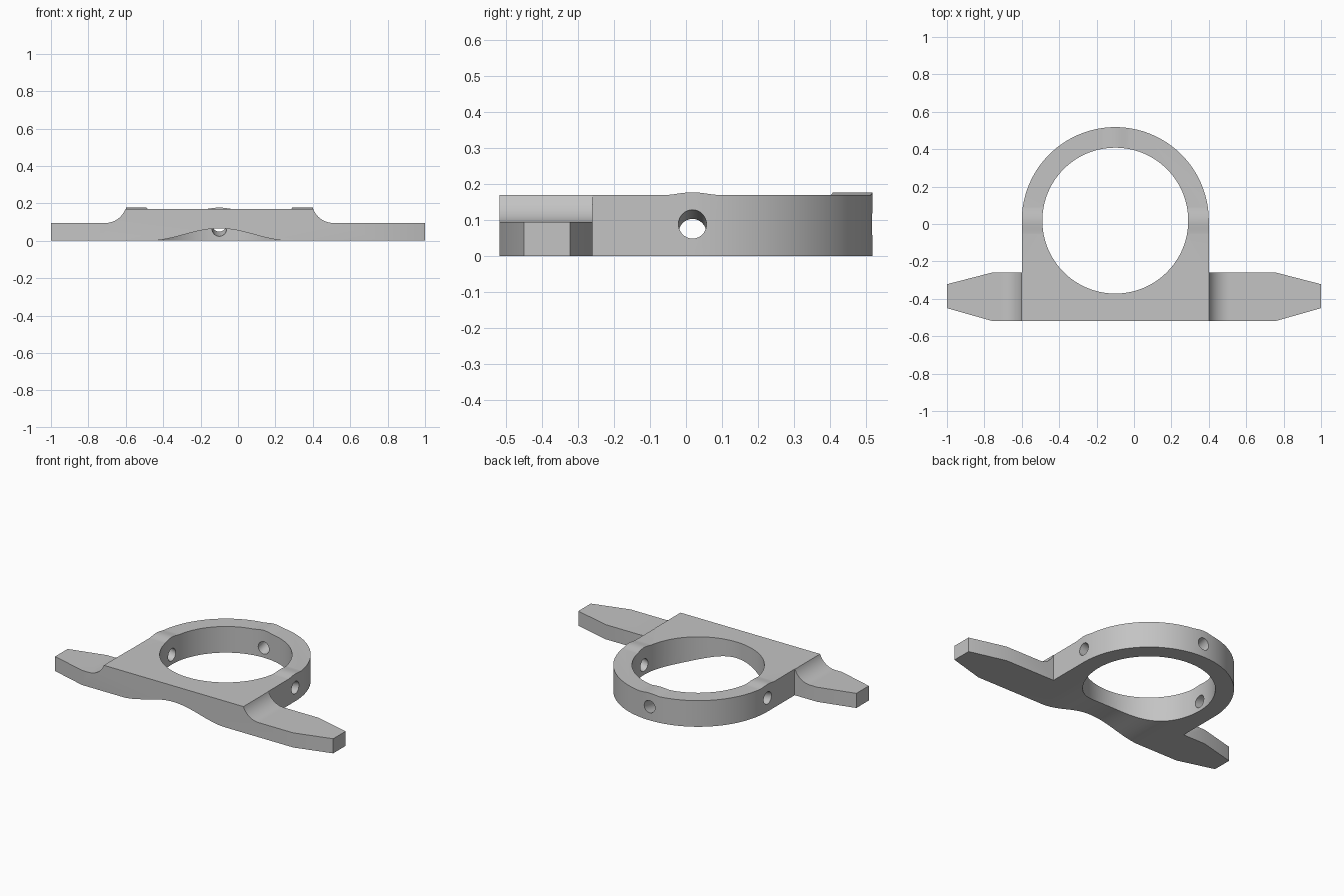
import bpy, bmesh, math
from mathutils import Vector

default = bpy.data.objects.get("Cube")
if default:
    bpy.data.objects.remove(default, do_unlink=True)

CX, CY = -0.10, 0.018            # ring centre
R_OUT, R_IN = 0.50, 0.39
FRONT, TOP, WING_TOP = -0.518, 0.17, 0.095

grey = bpy.data.materials.new("plain grey")
grey.use_nodes = True
colour = (0.55, 0.55, 0.55, 1)
grey.diffuse_color = colour
grey.node_tree.nodes["Principled BSDF"].inputs["Base Color"].default_value = colour


def add_object(name, bm):
    bmesh.ops.recalc_face_normals(bm, faces=bm.faces)
    mesh = bpy.data.meshes.new(name)
    bm.to_mesh(mesh)
    bm.free()
    mesh.materials.append(grey)
    obj = bpy.data.objects.new(name, mesh)
    bpy.context.collection.objects.link(obj)
    return obj


def prism(name, points, sweep):
    """Extrude a closed outline of 3D points along a vector."""
    bm = bmesh.new()
    face = bm.faces.new([bm.verts.new(p) for p in points])
    ext = bmesh.ops.extrude_face_region(bm, geom=[face], use_keep_orig=True)
    verts = [g for g in ext["geom"] if isinstance(g, bmesh.types.BMVert)]
    bmesh.ops.translate(bm, vec=sweep, verts=verts)
    return add_object(name, bm)


def cylinder(name, start, end, radius, sides):
    start, end = Vector(start), Vector(end)
    bm = bmesh.new()
    bmesh.ops.create_cone(bm, cap_ends=True, segments=sides, radius1=radius,
                          radius2=radius, depth=(end - start).length)
    rot = (end - start).to_track_quat('Z', 'Y').to_matrix()
    bmesh.ops.rotate(bm, matrix=rot, verts=bm.verts)
    bmesh.ops.translate(bm, vec=(start + end) / 2, verts=bm.verts)
    return add_object(name, bm)


def boolean(target, tool, operation):
    mod = target.modifiers.new(operation.lower(), 'BOOLEAN')
    mod.operation, mod.object, mod.solver = operation, tool, 'EXACT'
    bpy.context.view_layer.objects.active = target
    bpy.ops.object.modifier_apply(modifier=mod.name)
    bpy.data.objects.remove(tool, do_unlink=True)


def bell(t):
    return 0.5 + 0.5 * math.cos(math.pi * t)


# Plan outline: flat front, tapered wings, round back
plan = [(-1, -0.45), (-0.76, FRONT), (0.76, FRONT), (1, -0.45), (1, -0.322),
        (0.76, -0.26), (CX + R_OUT, -0.26)]
plan += [(CX + R_OUT * math.cos(a), CY + R_OUT * math.sin(a))
         for a in (math.pi * i / 64 for i in range(65))]
plan += [(CX - R_OUT, -0.26), (-0.76, -0.26), (-1, -0.322)]
body = prism("bracket_body", [(x, y, 0) for x, y in plan], (0, 0, 0.4))

# Front profile: thin wings rising through a fillet to the ring height
r = 0.115
start = math.asin((WING_TOP + r - TOP) / r)
arc = [start + (math.pi / 2 - start) * i / 16 for i in range(17)]
fillet = [(R_OUT + 0.002 + r * (math.cos(start) - math.cos(a)),
           WING_TOP + r - r * math.sin(a)) for a in arc]
profile = [(CX - dx, z) for dx, z in reversed(fillet)]
profile += [(CX + dx, z) for dx, z in fillet]
profile = [(-1.2, -0.1), (-1.2, WING_TOP)] + profile + [(1.2, WING_TOP), (1.2, -0.1)]
height_limit = prism("height_limit", [(x, -0.8, z) for x, z in profile], (0, 1.6, 0))

# Low swellings on top of the ring over each screw hole
directions = [Vector((1, 0, 0)), Vector((-1, 0, 0)), Vector((0, 1, 0))]
centre = Vector((CX, CY, 0))
for d in directions:
    side = Vector((-d.y, d.x, 0))
    steps = [i / 10 for i in range(-10, 11)]
    crest = [centre + d * 0.3 + side * 0.085 * t
             + Vector((0, 0, TOP - 0.0005 + 0.008 * bell(t))) for t in steps]
    base = [centre + d * 0.3 + side * s + Vector((0, 0, 0.1)) for s in (0.085, -0.085)]
    boolean(height_limit, prism("swelling", crest + base, d * 0.35), 'UNION')
boolean(body, height_limit, 'INTERSECT')

# Main bore
boolean(body, cylinder("bore", (CX, CY, -0.2), (CX, CY, 0.5), R_IN, 128), 'DIFFERENCE')

# Shallow bell-shaped relief under the front bar
steps = [i / 20 for i in range(-20, 21)]
relief = [(CX + 0.38 * t, -0.7, 0.066 * bell(t) - 0.0005) for t in steps]
relief += [(CX + 0.38, -0.7, -0.1), (CX - 0.38, -0.7, -0.1)]
boolean(body, prism("relief", relief, (0, 0.7, 0)), 'DIFFERENCE')

# Screw holes, sloping down towards the bore
for d in directions:
    inner, outer = [centre + d * q + Vector((0, 0, 0.089 + (q - R_OUT) * 0.23))
                    for q in (0.3, 0.6)]
    boolean(body, cylinder("screw_hole", inner, outer, 0.039, 32), 'DIFFERENCE')

bpy.ops.object.select_all(action='DESELECT')
body.select_set(True)
bpy.context.view_layer.objects.active = body
bpy.ops.object.shade_smooth_by_angle(angle=math.radians(25))
